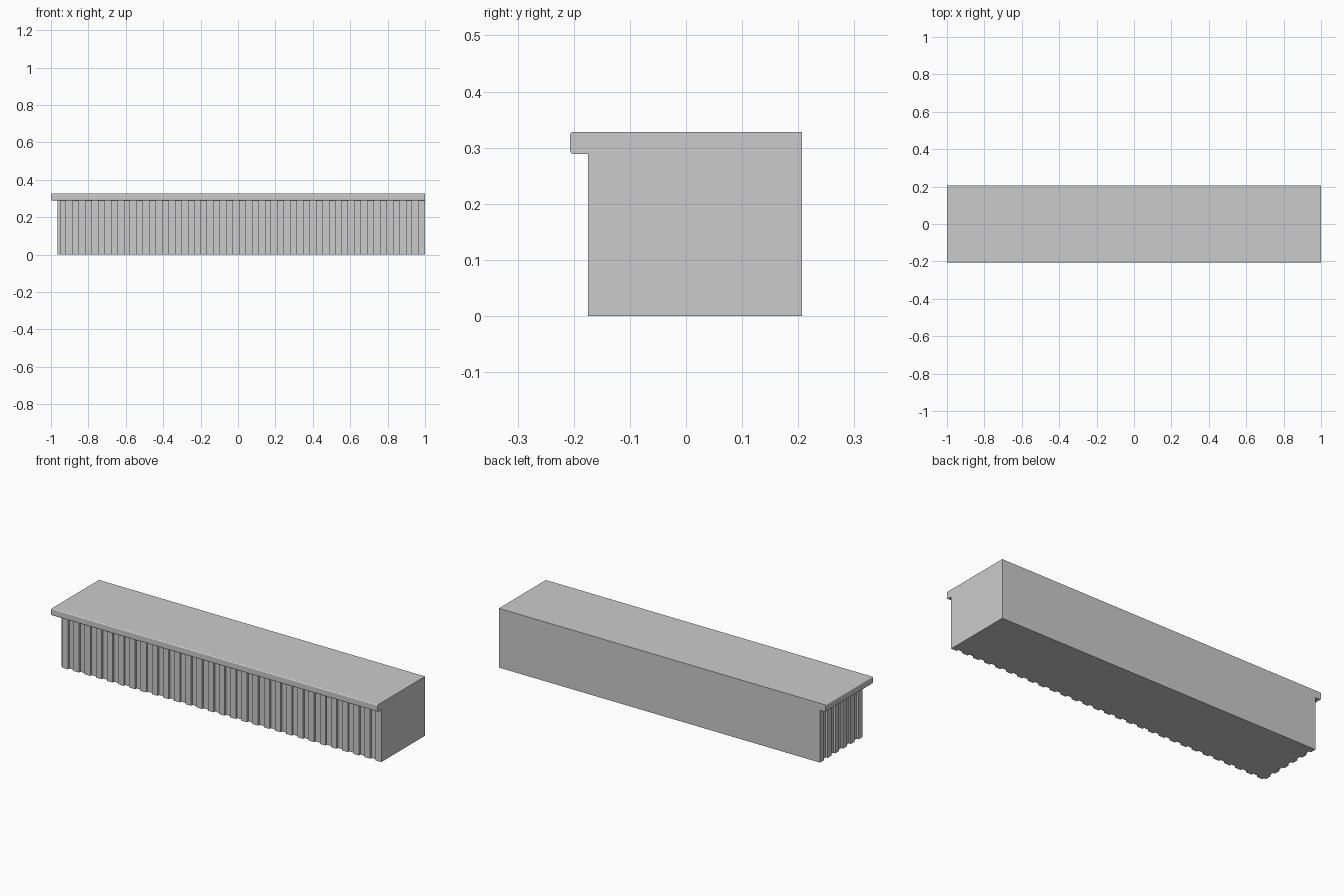
import bpy, bmesh

if "Cube" in bpy.data.objects:
    bpy.data.objects.remove(bpy.data.objects["Cube"])

X0, X1 = -1.0, 1.0            # countertop extents
Y0, Y1 = -0.207, 0.207
Z_SPLIT, Z_TOP = 0.289, 0.328
BX, BY = -0.965, -0.175       # outer faces of the fluted sides
DEPTH = 0.012                 # groove depth
IX, IY = BX + DEPTH, BY + DEPTH


def finish(bm, name):
    mesh = bpy.data.meshes.new(name)
    bm.to_mesh(mesh)
    bm.free()
    obj = bpy.data.objects.new(name, mesh)
    bpy.context.collection.objects.link(obj)
    return obj


def flutes(start, end, strips, outer, inner):
    """Square-wave (along, across) points, a ridge at both ends."""
    step = (end - start) / strips
    pts = []
    for i in range(strips):
        level = outer if i % 2 == 0 else inner
        pts += [(start + i * step, level), (start + (i + 1) * step, level)]
    return pts


# Fluted counter body: slatted left and front, plain back and right
outline = [(X1, Y1)]
outline += [(a, b) for b, a in flutes(Y1, IY, 11, BX, IX)]
outline += [(IX, IY)]
outline += flutes(IX, X1, 57, BY, IY)

bm = bmesh.new()
low = [bm.verts.new((x, y, 0)) for x, y in outline]
high = [bm.verts.new((x, y, Z_SPLIT)) for x, y in outline]
n = len(outline)
for i in range(n):
    j = (i + 1) % n
    bm.faces.new((low[i], low[j], high[j], high[i]))
bm.faces.new(low[::-1])
finish(bm, "fluted_body")

# Countertop slab, overhanging the front and left, with softened long edges
bm = bmesh.new()
bmesh.ops.create_cube(bm, size=1)
for v in bm.verts:
    v.co.x = X1 if v.co.x > 0 else X0
    v.co.y = Y1 if v.co.y > 0 else Y0
    v.co.z = Z_TOP if v.co.z > 0 else Z_SPLIT
edges = []
for e in bm.edges:
    a, b = e.verts[0].co, e.verts[1].co
    horizontal = abs(a.z - b.z) < 1e-5
    on_front = max(a.y, b.y) < 0
    on_left = max(a.x, b.x) < 0
    if horizontal and (on_front or on_left):
        edges.append(e)
bmesh.ops.bevel(bm, geom=edges, offset=0.006, segments=3, profile=0.5,
                affect='EDGES')
finish(bm, "countertop")
